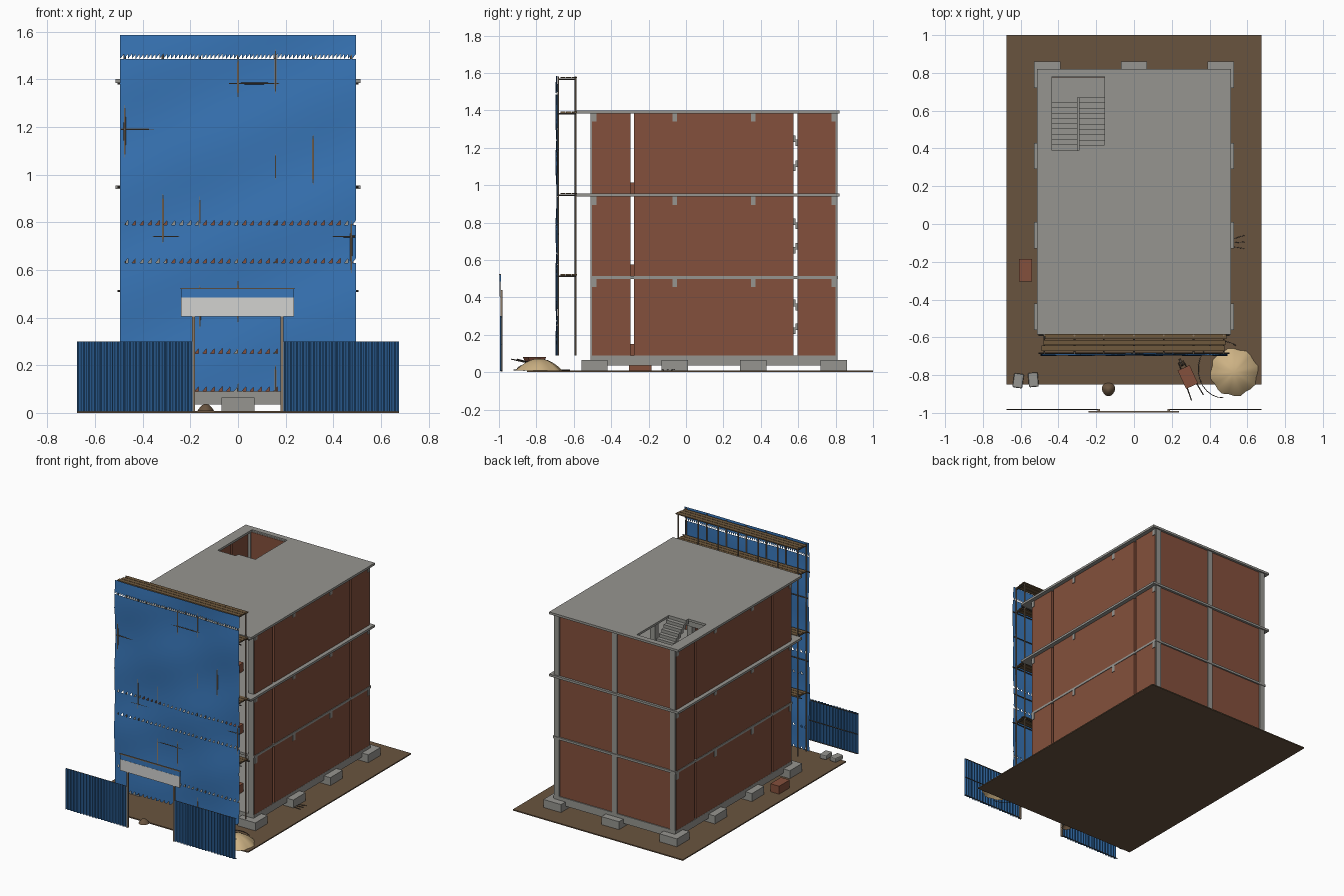
import bpy, bmesh, math, random
from mathutils import Vector, Matrix

if "Cube" in bpy.data.objects:
    bpy.data.objects.remove(bpy.data.objects["Cube"])
random.seed(4)


def material(name, hex_code):
    rgb = [int(hex_code[i:i + 2], 16) / 255 for i in (0, 2, 4)]
    colour = [((c + 0.055) / 1.055) ** 2.4 for c in rgb] + [1]
    m = bpy.data.materials.new(name)
    m.use_nodes = True
    m.diffuse_color = colour
    m.node_tree.nodes["Principled BSDF"].inputs["Base Color"].default_value = colour
    return m


concrete = material("concrete", "969590")
brick = material("brick", "84503c")
earth = material("earth", "69543f")
sand = material("sand", "cdb284")
tarp_blue = material("tarp blue", "3876b8")
fence_blue = material("fence blue", "3470ae")
board_white = material("board white", "d2d2d0")
plank_wood = material("plank wood", "6e583c")
steel = material("dark steel", "4c443c")
timber = material("post timber", "8a7865")


def finish(name, bm, mat, smooth=False):
    mesh = bpy.data.meshes.new(name)
    bm.to_mesh(mesh)
    bm.free()
    mesh.materials.append(mat)
    ob = bpy.data.objects.new(name, mesh)
    bpy.context.collection.objects.link(ob)
    for p in mesh.polygons:
        p.use_smooth = smooth
    return ob


def boxes(name, mat, items, move=Matrix()):
    """Each item gives low and high limits: x0, x1, y0, y1, z0, z1."""
    bm = bmesh.new()
    for x0, x1, y0, y1, z0, z1 in items:
        centre = Vector((x0 + x1, y0 + y1, z0 + z1)) / 2
        size = Matrix.Diagonal((x1 - x0, y1 - y0, z1 - z0, 1))
        bmesh.ops.create_cube(bm, size=1, matrix=move @ Matrix.Translation(centre) @ size)
    return finish(name, bm, mat)


def rods(name, mat, pairs, radius, move=Matrix()):
    bm = bmesh.new()
    for a, b in pairs:
        a, b = move @ Vector(a), move @ Vector(b)
        turn = (b - a).to_track_quat("Z", "Y").to_matrix().to_4x4()
        bmesh.ops.create_cone(bm, cap_ends=True, segments=8, radius1=radius, radius2=radius,
                              depth=(b - a).length, matrix=Matrix.Translation((a + b) / 2) @ turn)
    return finish(name, bm, mat, False)


def mound(name, mat, x, y, radius, height, lobes):
    bm = bmesh.new()
    bmesh.ops.create_uvsphere(bm, u_segments=24, v_segments=16, radius=1)
    bmesh.ops.delete(bm, geom=[v for v in bm.verts if v.co.z < -0.01], context="VERTS")
    for v in bm.verts:
        angle = math.atan2(v.co.y, v.co.x)
        r = radius * (1 + 0.05 * math.sin(lobes * angle))
        v.co = (x + v.co.x * r, y + v.co.y * r, GROUND + height * max(v.co.z, 0) ** 2)
    return finish(name, bm, mat, True)


GROUND = 0.008
LEVELS = [0.09, 0.515, 0.955, 1.4]
SLAB = 0.016
COLUMN_X = [-0.46, 0, 0.46]
COLUMN_Y = [-0.49, -0.06, 0.36, 0.79]
HOLE_L, HOLE_R, HOLE_F, HOLE_B = -0.435, -0.155, 0.39, 0.78

# Site ground
boxes("ground", earth, [(-0.675, 0.675, -0.85, 1, 0, GROUND)])

# Footings and pedestals, columns and beams
grid = [(x, y) for x in COLUMN_X for y in COLUMN_Y]
boxes("footings", concrete, [(x - 0.07, x + 0.07, y - 0.07, y + 0.07, GROUND, 0.065) for x, y in grid])
boxes("columns", concrete, [(x - 0.02, x + 0.02, y - 0.02, y + 0.02, 0.03, 1.39) for x, y in grid])
boxes("ground_beams", concrete,
      [(x - 0.02, x + 0.02, -0.5, 0.8, 0.035, 0.085) for x in COLUMN_X]
      + [(-0.47, 0.47, y - 0.02, y + 0.02, 0.035, 0.085) for y in COLUMN_Y])
boxes("floor_beams", concrete,
      [(-0.488, 0.488, y - 0.0125, y + 0.0125, z - 0.06, z - 0.01) for y in COLUMN_Y for z in LEVELS[1:]])

# Floor slabs, with a stair opening above the ground floor
boxes("ground_slab", concrete, [(-0.485, 0.485, -0.51, 0.81, 0.07, 0.09)])
for name, top, half, front, back in (("first_floor_slab", LEVELS[1], 0.488, -0.51, 0.814),
                                     ("second_floor_slab", LEVELS[2], 0.513, -0.585, 0.82),
                                     ("roof_slab", LEVELS[3], 0.513, -0.585, 0.82)):
    low = top - SLAB
    boxes(name, concrete, [(-half, HOLE_R, front, HOLE_F, low, top),
                           (HOLE_R, half, front, back, low, top),
                           (-half, HOLE_L, HOLE_F, back, low, top),
                           (HOLE_L, HOLE_R, HOLE_B, back, low, top)])

# Brick walls: side panels parted by narrow openings, and the back wall
panels = []
for low, high in zip(LEVELS, LEVELS[1:]):
    high -= SLAB
    for side in (-1, 1):
        x0, x1 = sorted((side * 0.46, side * 0.484))
        for y0, y1 in ((-0.502, -0.298), (-0.279, 0.576), (0.596, 0.8)):
            panels.append((x0, x1, y0, y1, low, high))
    panels += [(-0.44, -0.02, 0.775, 0.803, low, high), (0.02, 0.44, 0.775, 0.803, low, high)]
boxes("brick_walls", brick, panels)

# Stairs: two flights and a landing for each storey
steps = []
COUNT = 10
MIDDLE = (HOLE_L + HOLE_R) / 2
TURN = 0.67
for low, high in zip(LEVELS, LEVELS[1:]):
    rise = (high - low) / (2 * COUNT)
    run = (TURN - HOLE_F) / COUNT
    half_way = low + COUNT * rise
    steps.append((HOLE_L, HOLE_R, TURN, HOLE_B, half_way - 0.015, half_way))
    for i in range(COUNT):
        y = HOLE_F + i * run
        z = low + (i + 1) * rise
        steps.append((HOLE_L, MIDDLE - 0.004, y, y + run, z - 0.035, z))
        z = high - i * rise
        steps.append((MIDDLE + 0.004, HOLE_R, y, y + run, z - 0.035, z))
boxes("stairs", concrete, steps)

# Brick stacks on the floors
boxes("floor_brick_stacks", brick, [(0.1, 0.22, -0.33, -0.25, z, z + 0.06) for z in LEVELS[:3]])

# Scaffold behind the sheet
POLES = [-0.475, -0.315, -0.16, 0, 0.157, 0.315, 0.475]
DECKS = [0.52, 0.955, 1.39, 1.575]
FRONT, REAR = -0.683, -0.59
rods("scaffold_poles", timber,
     [((x, y, 0.09), (x, y, 1.58)) for x in POLES for y in (FRONT, REAR)], 0.005)
rods("scaffold_ledgers", steel,
     [((-0.505, y, z - 0.008), (0.505, y, z - 0.008)) for z in DECKS[:3] for y in (FRONT, REAR)]
     + [((-0.49, FRONT, z), (0.49, FRONT, z)) for z in (0.74, 1.19)]
     + [((x, FRONT, z - 0.008), (x, REAR, z - 0.008)) for x in POLES for z in DECKS], 0.004)
boxes("scaffold_planks", plank_wood,
      [(-0.49 + 0.01 * k, 0.48 + 0.005 * k, -0.672 + 0.031 * k, -0.644 + 0.031 * k, z - 0.003, z + 0.004)
       for z in DECKS for k in range(3)])

# Billowing sheet with rows of torn three-cornered openings
bm = bmesh.new()
WIDE, TALL = 60, 75
TORN = (0, 8, 27, 35, 70)
rows = []
for j in range(TALL + 1):
    z = 0.09 + 1.495 * j / TALL
    row = []
    for i in range(WIDE + 1):
        x = -0.495 + 0.99 * i / WIDE
        wave = math.sin(9 * x + 5 * z) * 0.5 + math.sin(14 * z - 6 * x + 1) * 0.5
        row.append(bm.verts.new((x, -0.691 + 0.007 * wave, z)))
    rows.append(row)
for j in range(TALL):
    for i in range(WIDE):
        a, b, c, d = rows[j][i], rows[j][i + 1], rows[j + 1][i + 1], rows[j + 1][i]
        if j in TORN and (i % 2 or j == TORN[-1]):
            bm.faces.new((a, c, d))
        else:
            bm.faces.new((a, b, c, d))
finish("scaffold_sheet", bm, tarp_blue, True)

# Corrugated site fence, one panel each side of the gate
for side, name in ((-1, "right_fence"), (1, "left_fence")):
    bm = bmesh.new()
    previous = None
    for i in range(81):
        x = side * (0.19 + 0.485 * i / 80)
        y = -0.99 + (0.004 if i // 2 % 2 else -0.004)
        pair = [bm.verts.new((x, y, z)) for z in (0.006, 0.3)]
        if previous:
            bm.faces.new((previous[0], pair[0], pair[1], previous[1]))
        previous = pair
    finish(name, bm, fence_blue)
rods("fence_rails", steel, [((s * 0.19, -0.983, z), (s * 0.675, -0.983, z))
                            for s in (-1, 1) for z in (0.01, 0.15, 0.295)], 0.003)

# Gate posts and blank board
boxes("gate_posts", timber, [(x - 0.006, x + 0.006, -0.992, -0.98, 0.005, 0.44) for x in (-0.186, 0.184)])
boxes("gate_board", board_white, [(-0.24, 0.236, -0.998, -0.99, 0.405, 0.485)])
boxes("board_band", tarp_blue, [(-0.24, 0.236, -0.997, -0.99, 0.485, 0.52)])
boxes("board_trim", timber, [(-0.242, 0.238, -0.999, -0.989, 0.519, 0.525)])

# Sand heap, dirt heap and bent reinforcing bar
mound("sand_heap", sand, 0.53, -0.785, 0.125, 0.065, 8)
mound("dirt_heap", earth, -0.135, -0.875, 0.035, 0.03, 3)
arc = [Vector((0.47 + 0.13 * math.cos(t / 4), -0.77 + 0.15 * math.sin(t / 4), 0.012)) for t in range(4, 20)]
rods("bent_bar", steel, list(zip(arc, arc[1:])), 0.002)
rods("loose_bars", steel, [((0.52, -0.08 - 0.02 * k, 0.012), (0.585, -0.06 - 0.035 * k, 0.014))
                           for k in range(3)], 0.002)

# Wheelbarrow
place = Matrix.Translation((0.285, -0.81, 0)) @ Matrix.Rotation(math.radians(25), 4, "Z")
bm = bmesh.new()
bmesh.ops.create_cone(bm, cap_ends=True, segments=4, radius1=0.04, radius2=0.058, depth=0.035,
                      matrix=place @ Matrix.Translation((0, 0, 0.063)) @ Matrix.Diagonal((0.85, 1.3, 1, 1))
                      @ Matrix.Rotation(math.pi / 4, 4, "Z"))
finish("barrow_tray", bm, brick)
rods("barrow_frame", steel,
     [((s * 0.012, 0.09, 0.025), (s * 0.035, -0.12, 0.07)) for s in (-1, 1)]
     + [((s * 0.028, -0.04, 0.05), (s * 0.028, -0.05, GROUND)) for s in (-1, 1)], 0.003, place)
rods("barrow_wheel", steel, [((-0.006, 0.085, 0.028), (0.006, 0.085, 0.028))], 0.02, place)

# Cement bags and outdoor brick stack
for x, y, tilt in ((-0.613, -0.83, -8), (-0.533, -0.825, 5)):
    spot = Matrix.Translation((x, y, 0)) @ Matrix.Rotation(math.radians(tilt), 4, "Z")
    bag = boxes("cement_bag", concrete, [(-0.026, 0.026, -0.038, 0.038, GROUND, 0.04)], spot)
    bevel = bag.modifiers.new("Bevel", "BEVEL")
    bevel.width = 0.007
    bevel.segments = 2
boxes("yard_brick_stack", brick, [(-0.61, -0.54, -0.305, -0.185, GROUND, 0.065)])
